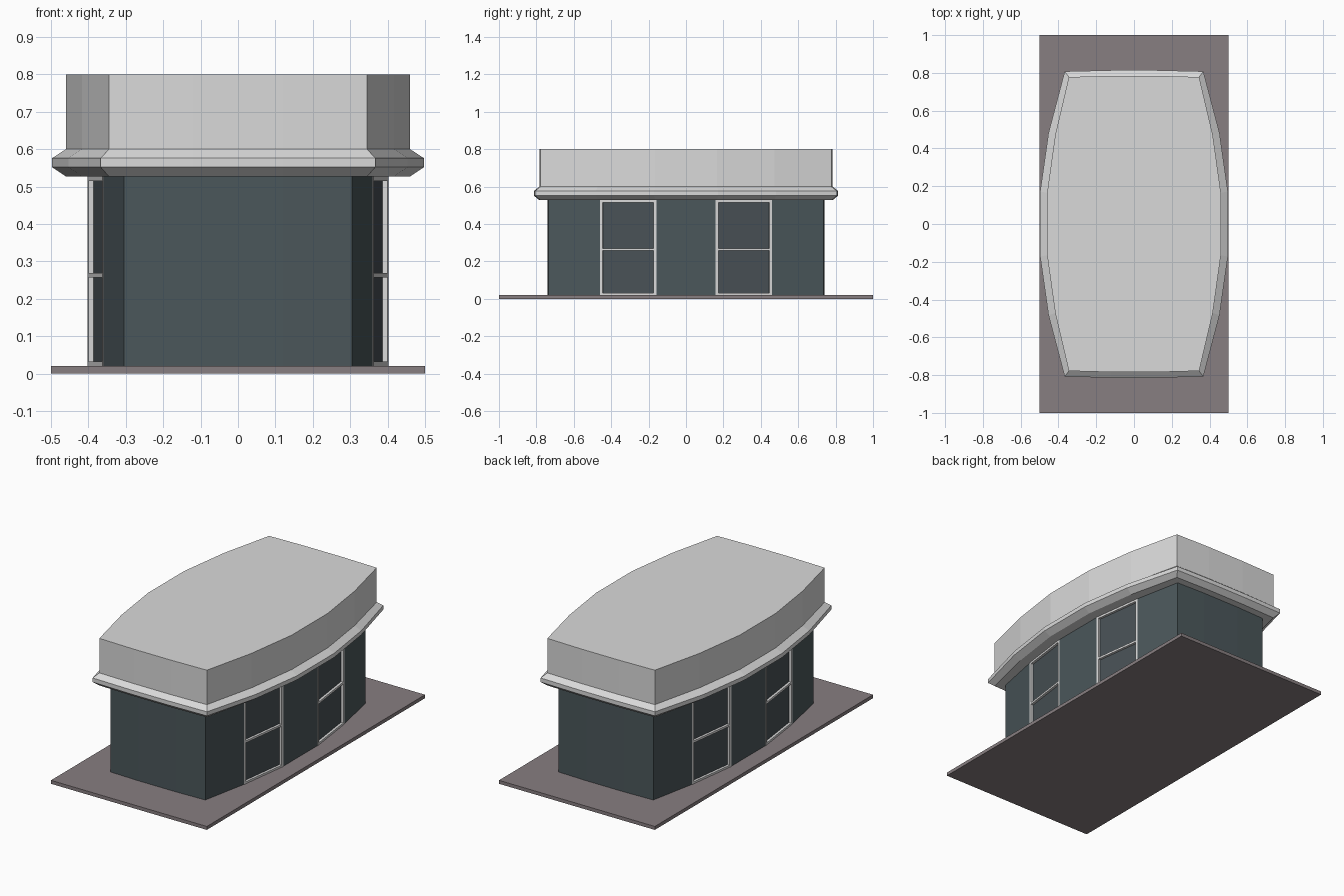
import bpy, bmesh
from mathutils import Matrix, Vector

cube = bpy.data.objects.get("Cube")
if cube:
    bpy.data.objects.remove(cube, do_unlink=True)


def material(name, r, g, b):
    m = bpy.data.materials.new(name)
    m.use_nodes = True
    m.diffuse_color = (r, g, b, 1)
    m.node_tree.nodes["Principled BSDF"].inputs["Base Color"].default_value = (r, g, b, 1)
    return m


light_grey = material("light grey", 0.7, 0.7, 0.7)
slate = material("slate wall", 0.07, 0.095, 0.104)
glass = material("dark glass", 0.066, 0.082, 0.092)
paving = material("paving", 0.245, 0.21, 0.218)


def finish(name, bm, *mats):
    bmesh.ops.recalc_face_normals(bm, faces=bm.faces)
    mesh = bpy.data.meshes.new(name)
    bm.to_mesh(mesh)
    bm.free()
    for m in mats:
        mesh.materials.append(m)
    obj = bpy.data.objects.new(name, mesh)
    bpy.context.collection.objects.link(obj)
    return obj


def outline(corner, shoulder, middle):
    """Bowed plan mirrored from one quarter: end bulge, corner, two side points."""
    quarter = [(0.12, corner[1] + 0.006), corner, shoulder, middle]
    right = quarter + [(x, -y) for x, y in reversed(quarter)]
    return right + [(-x, y) for x, y in reversed(right)]


def loft(rings):
    """Stack (plan, height) rings into a closed solid."""
    bm = bmesh.new()
    loops = [[bm.verts.new((x, y, z)) for x, y in plan] for plan, z in rings]
    n = len(loops[0])
    for low, high in zip(loops, loops[1:]):
        for i in range(n):
            j = (i + 1) % n
            bm.faces.new((low[i], low[j], high[j], high[i]))
    bm.faces.new(loops[0][::-1])
    bm.faces.new(loops[-1])
    return bm


FLOOR, EAVE = 0.02, 0.527
SHOULDER, MIDDLE = (0.36, 0.46), (0.4, 0.158)
wall_plan = outline((0.305, 0.735), SHOULDER, MIDDLE)
roof_plan = outline((0.345, 0.778), (0.417, 0.472), (0.46, 0.165))
lip_plan = outline((0.367, 0.808), (0.453, 0.482), (0.497, 0.172))

# Base slab
bm = bmesh.new()
bmesh.ops.create_cube(bm, size=1, matrix=Matrix.Translation((0, 0, FLOOR / 2))
                      @ Matrix.Diagonal((1, 2, FLOOR, 1)))
finish("base_slab", bm, paving)

# Walls with recessed glazing in the four angled side bays
bm = loft([(wall_plan, FLOOR), (wall_plan, EAVE)])
bmesh.ops.recalc_face_normals(bm, faces=bm.faces)
bays = []
for f in bm.faces:
    c = f.calc_center_median()
    if abs(c.x) > 0.35 and 0.2 < abs(c.y) < 0.4:
        bays.append(f)
bmesh.ops.inset_individual(bm, faces=bays, thickness=0.001, depth=-0.012)
for f in bays:
    f.material_index = 1
finish("walls", bm, slate, glass)

# Rebated window frames: two jambs and three rails each
JAMB, RAIL, DEPTH = 0.015, 0.012, 0.014
for sx, side in ((1, "left"), (-1, "right")):
    for sy, end in ((-1, "front"), (1, "back")):
        a = Vector((sx * SHOULDER[0], sy * SHOULDER[1], 0))
        b = Vector((sx * MIDDLE[0], sy * MIDDLE[1], 0))
        along = (b - a).normalized()
        out = Vector((along.y, -along.x, 0))
        if out.x * sx < 0:
            out.negate()
        basis = Matrix((along, out, (0, 0, 1))).transposed().to_4x4()
        width, height = (b - a).length, EAVE - FLOOR
        mid_z = (EAVE + FLOOR) / 2
        bars = [((u, mid_z), (JAMB, height))
                for u in (JAMB / 2, width - JAMB / 2)]
        bars += [((width / 2, z), (width - JAMB, RAIL))
                 for z in (FLOOR + RAIL / 2, 0.263, EAVE - RAIL / 2)]
        bm = bmesh.new()
        for (u, z), (w, h) in bars:
            spot = a + along * u + out * (0.002 - DEPTH / 2)
            spot.z = z
            bmesh.ops.create_cube(bm, size=1, matrix=Matrix.Translation(spot) @ basis
                                  @ Matrix.Diagonal((w, DEPTH, h, 1)))
        finish(f"{end}_{side}_window_frame", bm, light_grey)

# Cornice and parapet
finish("cornice", loft([(roof_plan, EAVE), (lip_plan, 0.552),
                        (lip_plan, 0.576), (roof_plan, 0.6)]), light_grey)
finish("parapet_roof", loft([(roof_plan, 0.6), (roof_plan, 0.8)]), light_grey)
